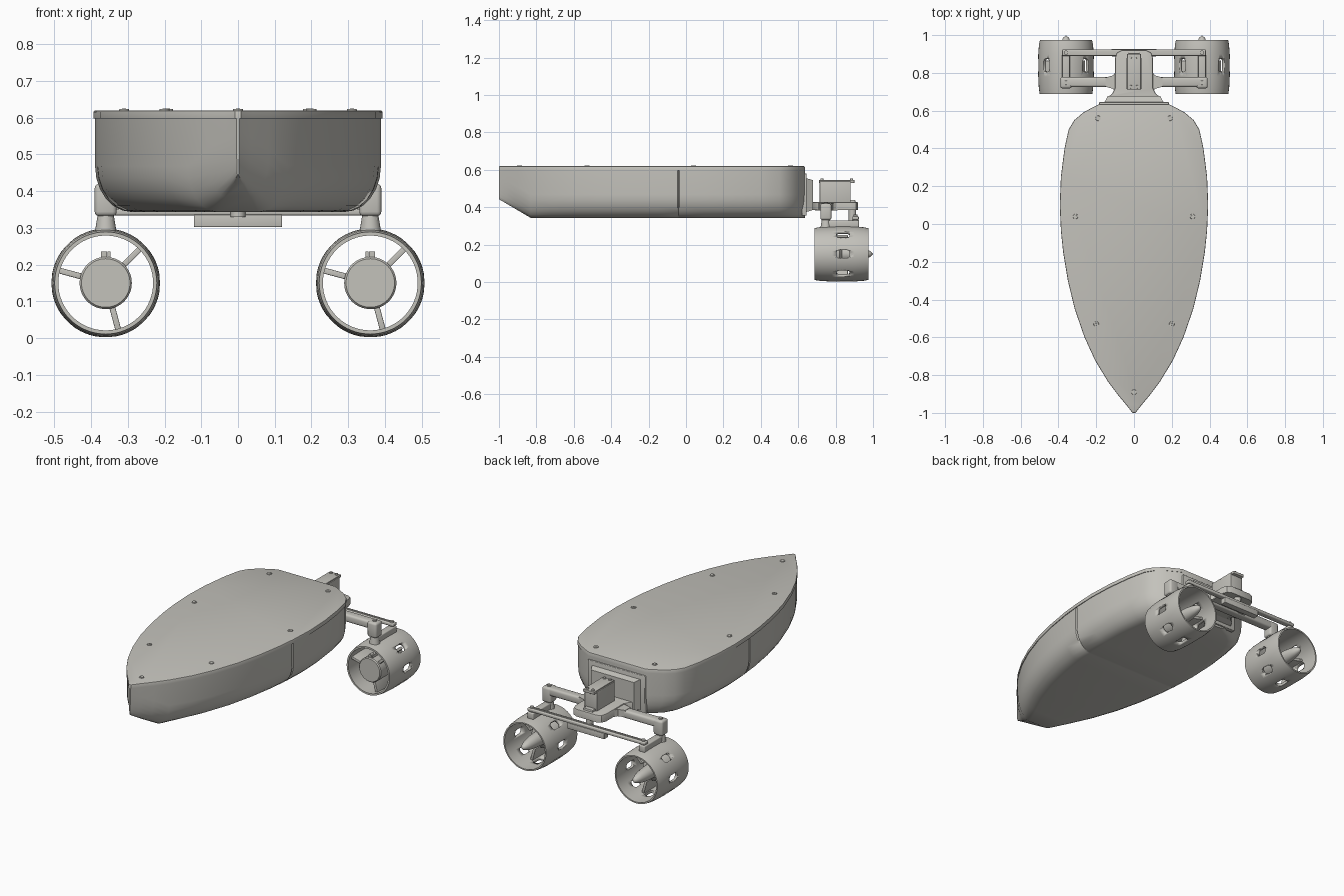
import bpy, bmesh, math
from mathutils import Matrix, Vector

if "Cube" in bpy.data.objects:
    bpy.data.objects.remove(bpy.data.objects["Cube"], do_unlink=True)

grey = bpy.data.materials.new("warm_grey")
grey.use_nodes = True
grey.diffuse_color = (0.55, 0.54, 0.50, 1)
grey.node_tree.nodes["Principled BSDF"].inputs["Base Color"].default_value = grey.diffuse_color


def finish(name, bm, angle=35):
    bmesh.ops.recalc_face_normals(bm, faces=bm.faces)
    mesh = bpy.data.meshes.new(name)
    bm.to_mesh(mesh)
    bm.free()
    mesh.materials.append(grey)
    ob = bpy.data.objects.new(name, mesh)
    bpy.context.collection.objects.link(ob)
    bpy.ops.object.select_all(action='DESELECT')
    ob.select_set(True)
    bpy.context.view_layer.objects.active = ob
    bpy.ops.object.shade_smooth_by_angle(angle=math.radians(angle))
    return ob


def add_box(bm, size, matrix, bevel=0.0):
    scale = Matrix.Diagonal((*size, 1))
    verts = bmesh.ops.create_cube(bm, size=1, matrix=matrix @ scale)["verts"]
    if bevel:
        edges = list({e for v in verts for e in v.link_edges})
        bmesh.ops.bevel(bm, geom=edges, offset=bevel, segments=3, profile=0.5, affect='EDGES')


def box(name, x, y, z, bevel=0.0):
    bm = bmesh.new()
    spans = (x, y, z)
    centre = Vector([(a + b) / 2 for a, b in spans])
    add_box(bm, [b - a for a, b in spans], Matrix.Translation(centre), bevel)
    return finish(name, bm)


def cylinder(name, x, y, z0, z1, r0, r1, sides=24):
    bm = bmesh.new()
    bmesh.ops.create_cone(bm, cap_ends=True, segments=sides, radius1=r0, radius2=r1,
                          depth=z1 - z0, matrix=Matrix.Translation((x, y, (z0 + z1) / 2)))
    return finish(name, bm)


def lathe(name, profile, x, z, closed=False, sides=64):
    """Turn (radius, y) points about an axis along y."""
    bm = bmesh.new()
    verts = [bm.verts.new((r, y, 0)) for r, y in profile]
    pairs = list(zip(verts, verts[1:]))
    if closed:
        pairs.append((verts[-1], verts[0]))
    edges = [bm.edges.new(p) for p in pairs]
    bmesh.ops.spin(bm, geom=verts + edges, cent=(0, 0, 0), axis=(0, 1, 0),
                   angle=math.tau, steps=sides, use_merge=True)
    bmesh.ops.remove_doubles(bm, verts=bm.verts, dist=1e-5)
    bmesh.ops.translate(bm, verts=bm.verts, vec=(x, 0, z))
    return finish(name, bm)


def prism(name, outline, z0, z1, bevel=0.0):
    bm = bmesh.new()
    face = bm.faces.new([bm.verts.new((x, y, z0)) for x, y in outline])
    top = bmesh.ops.extrude_face_region(bm, geom=[face])["geom"]
    bmesh.ops.translate(bm, verts=[v for v in top if isinstance(v, bmesh.types.BMVert)],
                        vec=(0, 0, z1 - z0))
    if bevel:
        rim = [e for e in bm.edges if all(v.co.z > z1 - 1e-4 for v in e.verts)]
        bmesh.ops.bevel(bm, geom=rim, offset=bevel, segments=2, profile=0.5, affect='EDGES')
    return finish(name, bm)


# Half widths of the plan, bow to stern
plan = [(-1.0, 0.004), (-0.96, 0.035), (-0.9, 0.085), (-0.83, 0.137), (-0.72, 0.203),
        (-0.6, 0.258), (-0.45, 0.31), (-0.3, 0.346), (-0.15, 0.371), (-0.046, 0.382),
        (-0.04, 0.376), (-0.034, 0.383), (0.1, 0.389), (0.25, 0.383), (0.4, 0.364),
        (0.5, 0.342), (0.55, 0.312), (0.59, 0.265), (0.62, 0.21), (0.635, 0.18)]


# Hull: rounded-bilge sections lofted along the length
def section(y, w):
    rise = max(0, -0.83 - y) / 0.17
    low = 0.343 + 0.1 * rise
    rx, rz = min(0.1, w * 0.6), 0.125
    arc = [math.radians(a) for a in range(0, 91, 15)]
    half = [(w, 0.6)] + [(w - rx + rx * math.cos(a), low + rz - rz * math.sin(a)) for a in arc]
    return [(x, y, z) for x, z in half] + [(-x, y, z) for x, z in reversed(half)]


bm = bmesh.new()
rings = [[bm.verts.new(p) for p in section(y, w)] for y, w in plan]
for a, b in zip(rings, rings[1:]):
    for i in range(len(a)):
        j = (i + 1) % len(a)
        bm.faces.new((a[i], a[j], b[j], b[i]))
bm.faces.new(rings[0])
bm.faces.new(rings[-1])
finish("hull", bm, 40)

# Deck lid with screws
lid = [(w + 0.004, y) for y, w in plan if abs(y + 0.04) > 0.001]
prism("deck_lid", lid + [(-x, y) for x, y in reversed(lid)], 0.597, 0.62, 0.005)
screws = [(s * x, y) for x, y in ((0.19, 0.56), (0.31, 0.04), (0.2, -0.53)) for s in (-1, 1)]
for x, y in screws + [(0, -0.89)]:
    cylinder("deck_screw", x, y, 0.61, 0.6235, 0.016, 0.013)
    cylinder("screw_core", x, y, 0.62, 0.6245, 0.007, 0.006, 6)

# Stern mounting plate, raised border and tapered pad
box("stern_plate", (-0.185, 0.185), (0.62, 0.645), (0.355, 0.58), 0.004)
bm = bmesh.new()
add_box(bm, (0.33, 0.05, 0.19), Matrix.Translation((0, 0.653, 0.465)))
for v in bm.verts:
    if v.co.y > 0.65:
        v.co.x *= 0.84
        v.co.z = 0.465 + (v.co.z - 0.465) * 0.84
finish("stern_pad", bm)

# Outrigger platform and crossbeam
half = [(0.14, 0.67), (0.115, 0.69), (0.1, 0.72), (0.1, 0.88), (0.09, 0.908), (0.065, 0.92)]
prism("servo_platform", half + [(-x, y) for x, y in reversed(half)], 0.385, 0.428, 0.006)
box("crossbeam", (-0.38, 0.38), (0.725, 0.777), (0.375, 0.42), 0.012)
for s in (-1, 1):
    # Gusset blending the beam into the platform
    prism("beam_gusset", [(s * 0.095, 0.69), (s * 0.11, 0.715), (s * 0.15, 0.727),
                          (s * 0.15, 0.775), (s * 0.11, 0.787), (s * 0.095, 0.81)], 0.382, 0.422)

# Steering servo
box("servo_body", (-0.04, 0.04), (0.715, 0.88), (0.425, 0.54), 0.003)
box("servo_flange", (-0.036, 0.036), (0.712, 0.9), (0.53, 0.546), 0.002)
for x in (-0.018, 0.018):
    for y in (0.727, 0.885):
        cylinder("servo_screw", x, y, 0.54, 0.553, 0.009, 0.008, 12)
box("servo_lug", (-0.03, 0.03), (0.87, 0.905), (0.4, 0.44), 0.003)

# Steering linkage
box("tie_rod", (-0.38, 0.38), (0.89, 0.924), (0.334, 0.352), 0.005)
box("tie_rod_rib", (-0.35, 0.35), (0.902, 0.912), (0.35, 0.356))
box("servo_horn", (-0.12, 0.12), (0.888, 0.926), (0.302, 0.336), 0.003)
cylinder("horn_shaft", 0, 0.89, 0.33, 0.4, 0.02, 0.02)

# Thruster shroud section, outer wall then inner wall
shroud_profile = [(0.139, 0.688), (0.144, 0.72), (0.147, 0.78), (0.148, 0.84), (0.147, 0.9),
                  (0.143, 0.95), (0.138, 0.975), (0.13, 0.975), (0.132, 0.9),
                  (0.132, 0.78), (0.129, 0.688)]
hub_profile = [(0, 0.7), (0.066, 0.7), (0.071, 0.706), (0.071, 0.79), (0.064, 0.82),
               (0.04, 0.835), (0.036, 0.9), (0.028, 0.95), (0.016, 0.985), (0, 1.0)]


def radial(x, degrees, distance, y):
    """Frame whose x axis points outward from the thruster centre."""
    return (Matrix.Translation((x, y, 0.15))
            @ Matrix.Rotation(-math.radians(degrees), 4, 'Y')
            @ Matrix.Translation((distance, 0, 0)))


def thruster(x, side):
    shroud = lathe(side + "_shroud", shroud_profile, x, 0.15, closed=True)
    # Oblong vents all round, except below the pivot
    bm = bmesh.new()
    for a in range(0, 360, 45):
        if a != 90:
            add_box(bm, (0.08, 0.07, 0.042), radial(x, a, 0.14, 0.84), 0.015)
    cutter = finish("vent_cutter", bm)
    cutter.hide_render = True
    mod = shroud.modifiers.new("vents", 'BOOLEAN')
    mod.operation, mod.solver, mod.object = 'DIFFERENCE', 'EXACT', cutter
    bpy.context.view_layer.objects.active = shroud
    bpy.ops.object.modifier_apply(modifier=mod.name)
    bpy.data.objects.remove(cutter, do_unlink=True)

    lathe(side + "_motor", hub_profile, x, 0.15)
    for a in (45, 165, 285):
        bm = bmesh.new()
        add_box(bm, (0.08, 0.15, 0.016), radial(x, a, 0.097, 0.79), 0.003)
        finish(side + "_motor_vane", bm)
    for dx in (-0.009, 0, 0.009):
        box(side + "_motor_wire", (x + dx - 0.004, x + dx + 0.004), (0.71, 0.76), (0.21, 0.235))

    # Pivot, post and steering arm
    box(side + "_post", (x - 0.03, x + 0.03), (0.718, 0.778), (0.332, 0.42), 0.012)
    cylinder(side + "_pivot", x, 0.748, 0.285, 0.335, 0.03, 0.022)
    box(side + "_steering_arm", (x - 0.02, x + 0.02), (0.73, 0.925), (0.29, 0.33), 0.006)
    cylinder(side + "_arm_pin", x, 0.907, 0.32, 0.36, 0.011, 0.011, 16)
    cylinder(side + "_post_bolt", x, 0.748, 0.415, 0.426, 0.012, 0.011, 16)


thruster(-0.36, "right")
thruster(0.36, "left")
